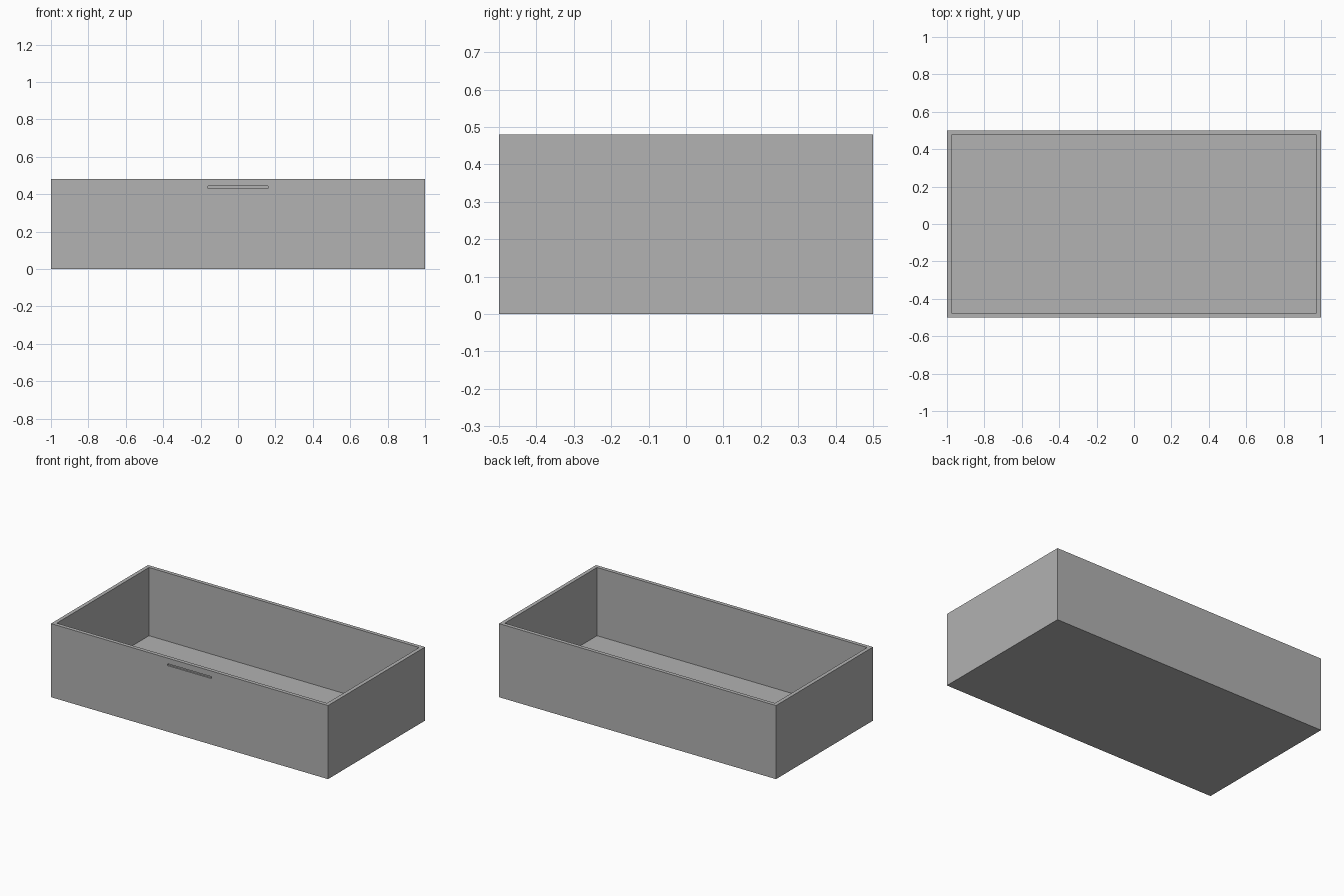
import bpy
import bmesh
from mathutils import Vector

if "Cube" in bpy.data.objects:
    bpy.data.objects.remove(bpy.data.objects["Cube"], do_unlink=True)

LENGTH, WIDTH, HEIGHT, WALL = 2.0, 1.0, 0.48, 0.035

# Single grey finish
grey = bpy.data.materials.new("plain grey")
grey.use_nodes = True
colour = (0.445, 0.445, 0.445, 1)
grey.diffuse_color = colour
grey.node_tree.nodes["Principled BSDF"].inputs["Base Color"].default_value = colour


def box(name, size, centre):
    bm = bmesh.new()
    bmesh.ops.create_cube(bm, size=1)
    bmesh.ops.scale(bm, vec=Vector(size), verts=bm.verts)
    bmesh.ops.translate(bm, vec=Vector(centre), verts=bm.verts)
    mesh = bpy.data.meshes.new(name)
    bm.to_mesh(mesh)
    bm.free()
    mesh.materials.append(grey)
    obj = bpy.data.objects.new(name, mesh)
    bpy.context.collection.objects.link(obj)
    return obj


# Open tray: inset the top face and sink it to the floor
tray = box("open_tray", (LENGTH, WIDTH, HEIGHT), (0, 0, HEIGHT / 2))
bm = bmesh.new()
bm.from_mesh(tray.data)
top = max(bm.faces, key=lambda f: f.calc_center_median().z)
bmesh.ops.inset_region(bm, faces=[top], thickness=WALL)
sunk = bmesh.ops.extrude_discrete_faces(bm, faces=[top])["faces"][0]
bmesh.ops.translate(bm, vec=(0, 0, WALL - HEIGHT), verts=sunk.verts)
bmesh.ops.recalc_face_normals(bm, faces=bm.faces)
bm.to_mesh(tray.data)
bm.free()

# Narrow finger groove near the top of the front wall
cutter = box("groove_cutter", (0.32, 0.02, 0.012), (0, -WIDTH / 2, 0.437))
cutter.hide_render = True
cutter.hide_viewport = True
cutter.display_type = 'WIRE'
groove = tray.modifiers.new("finger groove", 'BOOLEAN')
groove.operation = 'DIFFERENCE'
groove.solver = 'EXACT'
groove.object = cutter
